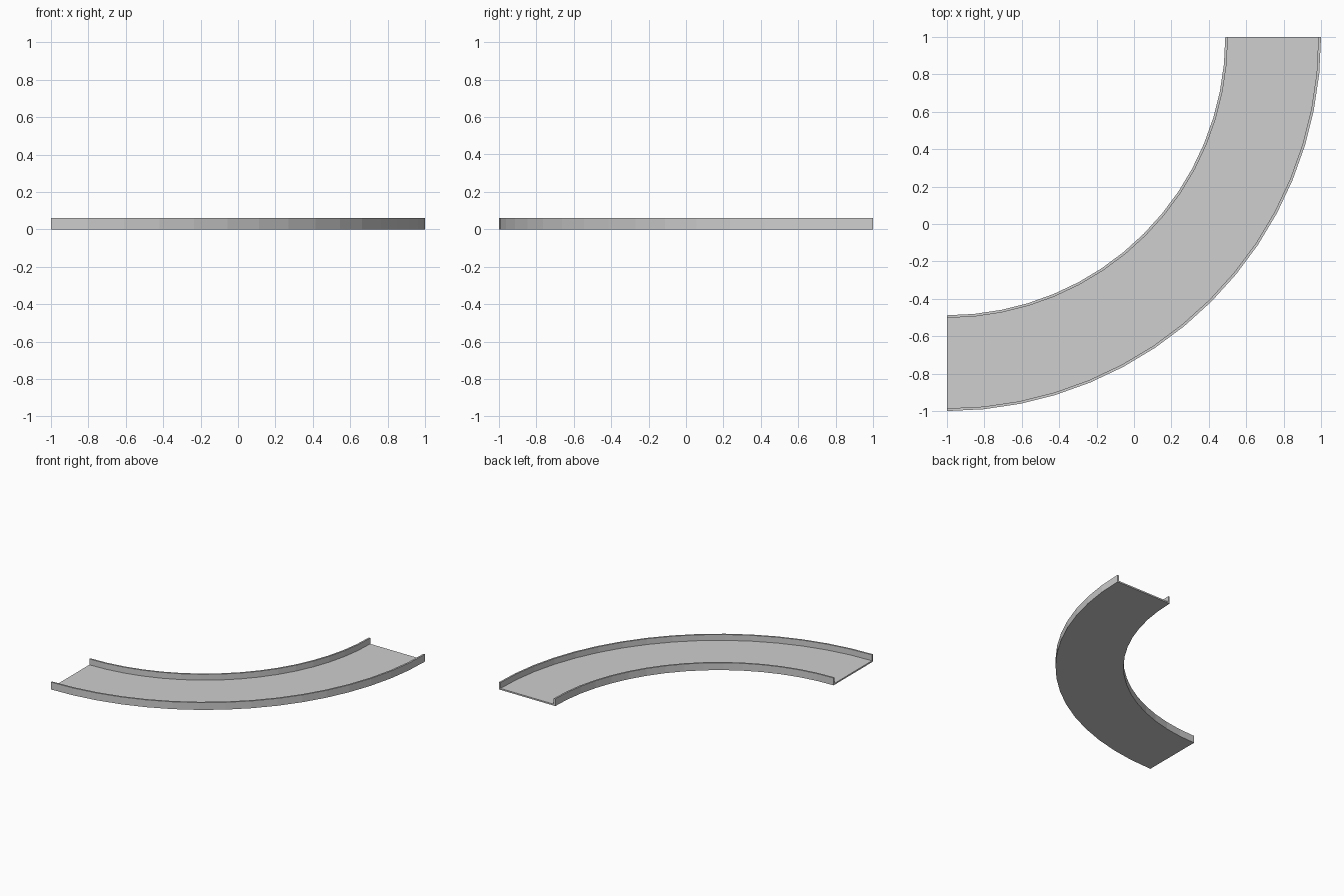
import bpy
import bmesh
import math

cube = bpy.data.objects.get("Cube")
if cube:
    bpy.data.objects.remove(cube, do_unlink=True)

# Dimensions of the quarter-turn channel
OUTER, INNER = 2.0, 1.488
WALL, FLOOR, HEIGHT = 0.014, 0.012, 0.06
SEGMENTS = 16
CENTRE = (-1.0, 1.0, 0.0)

grey = bpy.data.materials.new("light_grey")
grey.use_nodes = True
colour = (0.62, 0.62, 0.62, 1.0)
grey.diffuse_color = colour
bsdf = next(n for n in grey.node_tree.nodes if n.type == 'BSDF_PRINCIPLED')
bsdf.inputs["Base Color"].default_value = colour

# U-shaped cross-section: floor with a low wall on each edge
profile = [
    (INNER, 0), (OUTER, 0), (OUTER, HEIGHT), (OUTER - WALL, HEIGHT),
    (OUTER - WALL, FLOOR), (INNER + WALL, FLOOR),
    (INNER + WALL, HEIGHT), (INNER, HEIGHT),
]

# Sweep the cross-section through a quarter circle
bm = bmesh.new()
start = bm.faces.new([bm.verts.new((CENTRE[0] + r, CENTRE[1], z)) for r, z in profile])
end_cap = bmesh.ops.duplicate(bm, geom=[start])["geom"]
sweep = bmesh.ops.spin(bm, geom=[start], cent=CENTRE, axis=(0, 0, 1),
                       angle=-math.pi / 2, steps=SEGMENTS)
bmesh.ops.remove_doubles(bm, verts=bm.verts, dist=0.0001)
bmesh.ops.recalc_face_normals(bm, faces=bm.faces)

mesh = bpy.data.meshes.new("curved_channel")
bm.to_mesh(mesh)
bm.free()
mesh.materials.append(grey)
channel = bpy.data.objects.new("curved_channel", mesh)
bpy.context.collection.objects.link(channel)
